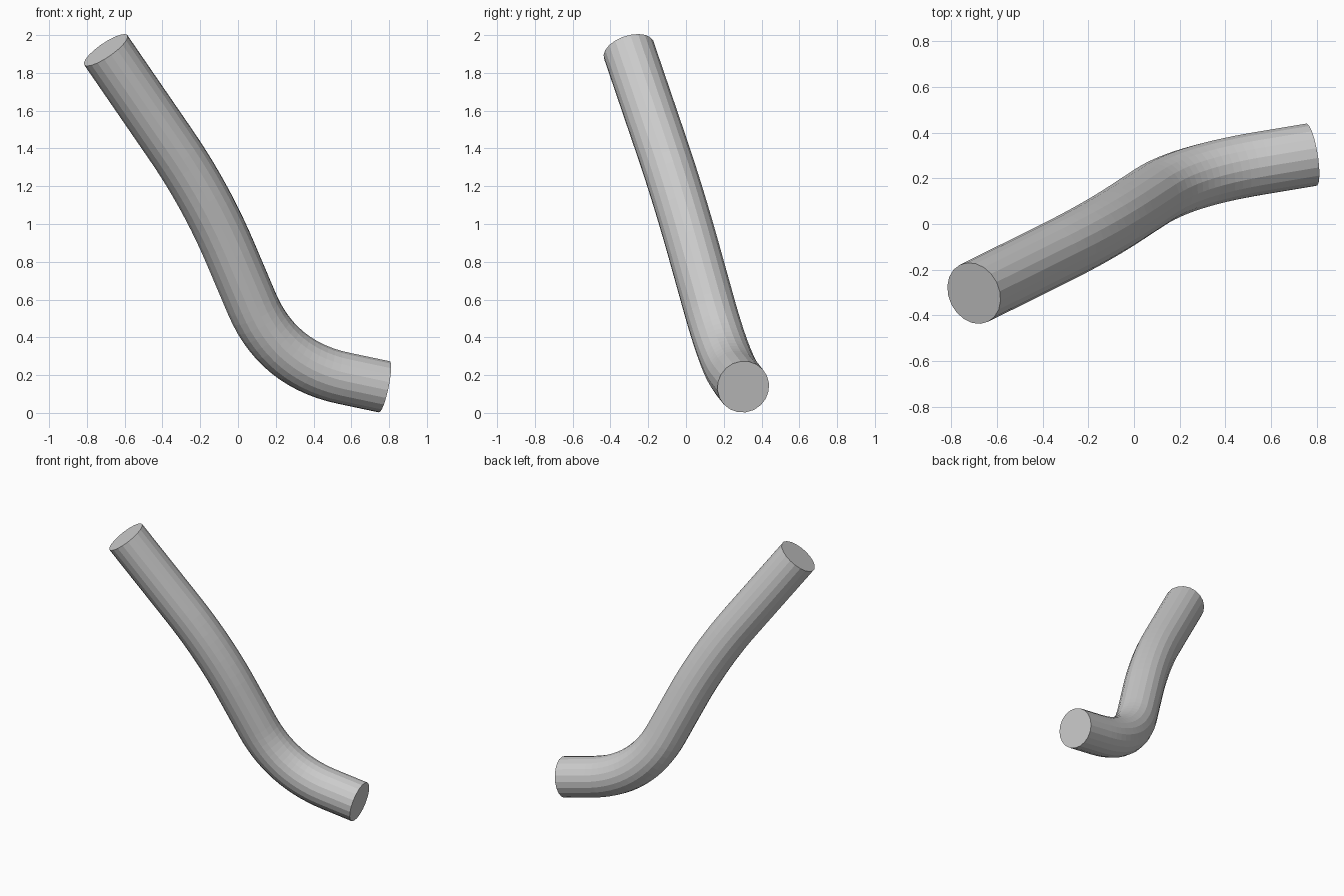
import bpy
from mathutils import Vector

if "Cube" in bpy.data.objects:
    bpy.data.objects.remove(bpy.data.objects["Cube"])

RADIUS = 0.139
# Straight runs of the centreline: two ends and two bend corners
TOP = Vector((-0.70, -0.303, 1.921))
UPPER = Vector((-0.17, -0.04, 1.15))
LOWER = Vector((0.21, 0.209, 0.257))
END = Vector((0.775, 0.303, 0.138))


def bend(before, corner, after, reach, steps):
    """Rounded corner: quadratic arc starting and ending `reach` from the corner."""
    a = corner + (before - corner).normalized() * reach
    b = corner + (after - corner).normalized() * reach
    return [a * (1 - t) ** 2 + corner * 2 * t * (1 - t) + b * t ** 2
            for t in (i / steps for i in range(steps + 1))]


path = [TOP, *bend(TOP, UPPER, LOWER, 0.34, 10),
        *bend(UPPER, LOWER, END, 0.36, 14), END]

# Round bent pipe with flat capped ends
curve = bpy.data.curves.new("bent_pipe", "CURVE")
curve.dimensions = "3D"
curve.bevel_depth = RADIUS
curve.bevel_resolution = 8
curve.use_fill_caps = True
spline = curve.splines.new("POLY")
spline.points.add(len(path) - 1)
for point, co in zip(spline.points, path):
    point.co = (*co, 1)
spline.use_smooth = False

pipe = bpy.data.objects.new("bent_pipe", curve)
bpy.context.collection.objects.link(pipe)
bpy.context.view_layer.objects.active = pipe
pipe.select_set(True)
bpy.ops.object.convert(target="MESH")
